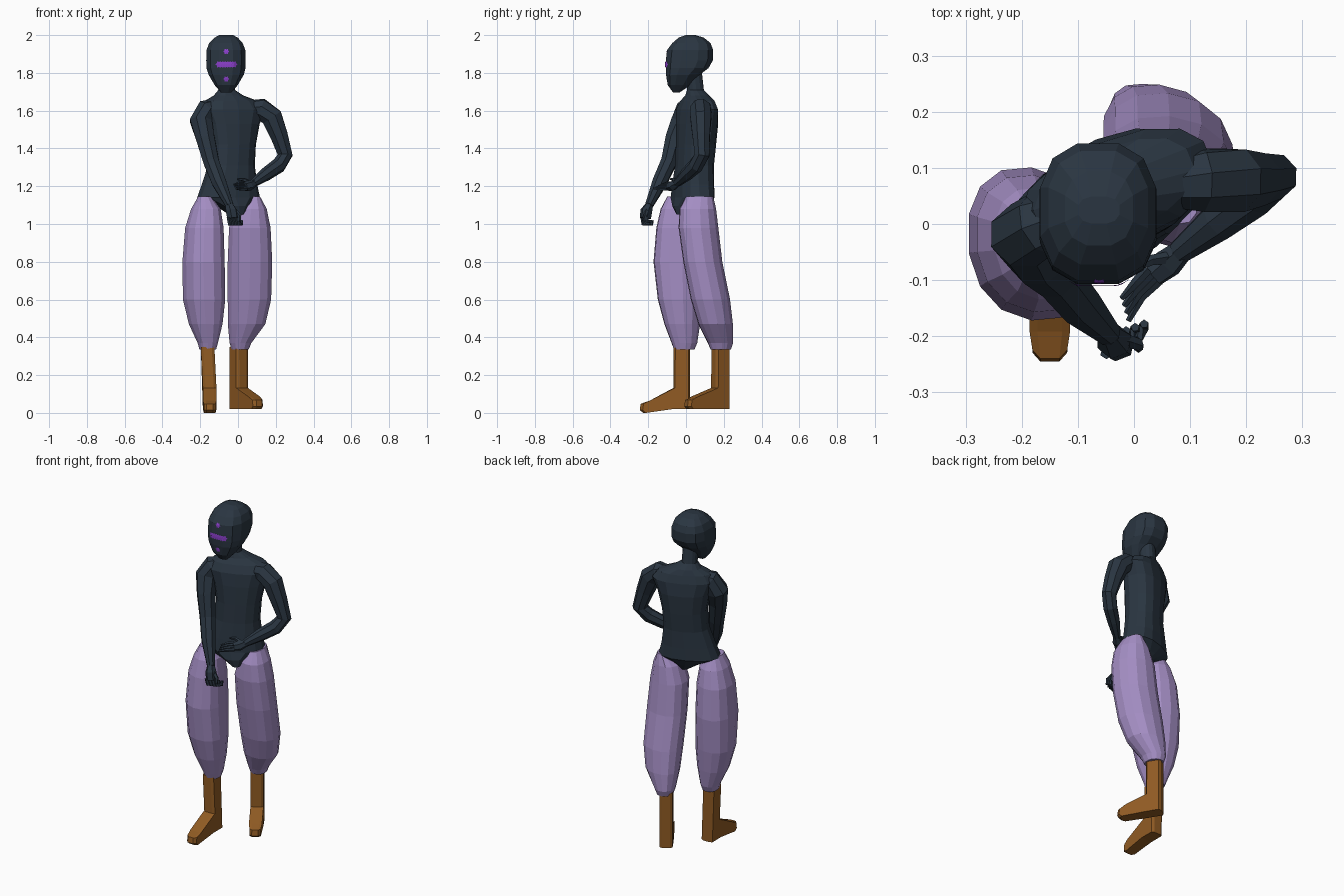
import bpy, bmesh, math
from mathutils import Vector, Matrix
from mathutils.bvhtree import BVHTree


def mat(name, rgb):
    m = bpy.data.materials.new(name)
    m.diffuse_color = (*rgb, 1)
    return m


DARK = mat("dark_slate", (0.023, 0.036, 0.053))
LILAC = mat("lilac_cloth", (0.37, 0.27, 0.55))
BROWN = mat("brown_leather", (0.28, 0.105, 0.017))
VIOLET = mat("violet_paint", (0.26, 0.05, 0.60))


def finish(bm, name, material, fix=True):
    if fix:
        bmesh.ops.recalc_face_normals(bm, faces=bm.faces)
    me = bpy.data.meshes.new(name)
    bm.to_mesh(me)
    bm.free()
    me.materials.append(material)
    ob = bpy.data.objects.new(name, me)
    bpy.context.collection.objects.link(ob)
    return ob


def skin(bm, loops):
    """Bridge equal-length loops of points and cap both ends."""
    rings = [[bm.verts.new(p) for p in loop] for loop in loops]
    n = len(rings[0])
    for a, b in zip(rings, rings[1:]):
        for i in range(n):
            j = (i + 1) % n
            bm.faces.new((a[i], a[j], b[j], b[i]))
    bm.faces.new(rings[0])
    bm.faces.new(rings[-1])


def loft(name, rings, material, n=12, yaw=0, e=0.9, skew=0):
    """Stack rounded rings (z, cx, cy, half_x, half_y); skew slants them along a diagonal."""
    rot = Matrix.Rotation(math.radians(yaw), 3, 'Z')
    loops = []
    for z, cx, cy, hx, hy in rings:
        loop = []
        for i in range(n):
            a = 2 * math.pi * (i + 0.5) / n
            c, s = math.cos(a), math.sin(a - skew)
            p = Vector((math.copysign(abs(c) ** e, c) * hx,
                        math.copysign(abs(s) ** e, s) * hy, 0))
            loop.append(rot @ p + Vector((cx, cy, z)))
        loops.append(loop)
    bm = bmesh.new()
    skin(bm, loops)
    return finish(bm, name, material)


def spans(rows):
    """Turn (z, x0, x1, y0, y1) rows into ring rows."""
    return [(z, (a + b) / 2, (c + d) / 2, (b - a) / 2, (d - c) / 2) for z, a, b, c, d in rows]


def tube(bm, path, n=8):
    """Limb along (x, y, z, radius) points."""
    pts = [Vector(p[:3]) for p in path]
    loops = []
    for k, p in enumerate(pts):
        t = (pts[min(k + 1, len(pts) - 1)] - pts[max(k - 1, 0)]).normalized()
        u = t.cross(Vector((0.35, -0.93, 0.1))).normalized()
        v = t.cross(u)
        loops.append([p + path[k][3] * (u * math.cos(2 * math.pi * i / n) + v * math.sin(2 * math.pi * i / n))
                      for i in range(n)])
    skin(bm, loops)


# Head: flat face, deep back of skull, pointed chin
head = loft("head", spans([
    (1.695, -0.090, -0.035, -0.068, -0.035), (1.735, -0.125, 0.0, -0.098, 0.025),
    (1.79, -0.158, 0.033, -0.108, 0.075), (1.825, -0.17, 0.042, -0.110, 0.122),
    (1.865, -0.171, 0.043, -0.110, 0.145), (1.92, -0.17, 0.042, -0.104, 0.147),
    (1.958, -0.155, 0.027, -0.075, 0.133),
    (1.987, -0.125, 0.0, -0.04, 0.095), (2.0, -0.10, -0.025, 0.0, 0.05)]), DARK, e=0.78)

# Torso, twisted towards +x, running up into the neck
loft("torso", [
    (1.05, -0.01, 0.01, 0.03, 0.065), (1.095, -0.03, 0.02, 0.085, 0.09),
    (1.14, -0.05, 0.035, 0.172, 0.10), (1.21, -0.045, 0.038, 0.15, 0.098),
    (1.31, -0.035, 0.045, 0.126, 0.094), (1.42, -0.03, 0.053, 0.126, 0.098),
    (1.53, -0.03, 0.058, 0.148, 0.100), (1.605, -0.03, 0.058, 0.18, 0.092),
    (1.65, -0.035, 0.06, 0.15, 0.075), (1.68, -0.05, 0.06, 0.08, 0.058),
    (1.71, -0.06, 0.05, 0.043, 0.043), (1.80, -0.06, 0.04, 0.043, 0.043)], DARK, n=14, yaw=22, e=0.85)

# Baggy trouser legs
loft("right_trouser_leg", spans([
    (1.145, -0.212, -0.14, -0.10, 0.03), (1.08, -0.25, -0.09, -0.135, 0.065),
    (0.98, -0.282, -0.074, -0.158, 0.088), (0.80, -0.297, -0.068, -0.173, 0.102),
    (0.60, -0.294, -0.065, -0.15, 0.09), (0.47, -0.262, -0.08, -0.115, 0.075),
    (0.37, -0.215, -0.105, -0.077, 0.06), (0.335, -0.205, -0.115, -0.064, 0.045)]), LILAC, n=14, skew=0.13)
loft("left_trouser_leg", spans([
    (1.145, 0.045, 0.118, 0.0, 0.145), (1.08, -0.015, 0.154, -0.035, 0.16),
    (0.98, -0.05, 0.175, -0.04, 0.172), (0.80, -0.057, 0.184, -0.015, 0.193),
    (0.60, -0.057, 0.178, 0.025, 0.234), (0.47, -0.056, 0.147, 0.065, 0.249),
    (0.37, -0.046, 0.072, 0.115, 0.25), (0.335, -0.035, 0.057, 0.13, 0.238)]), LILAC, n=14, skew=0.13)


# Boots: side profile extruded in width, narrowing at the toe
def boot(name, at, yaw, drop, length, lean):
    prof = [(0.043, 0.35), (0.043, 0.02), (-0.05, 0.02), (-0.205, 0.02 - drop), (-0.223, 0.035 - drop),
            (-0.218, 0.068 - drop), (-0.17, 0.085 - drop), (-0.045, 0.132), (-0.043, 0.35)]
    rot = Matrix.Rotation(math.radians(yaw), 3, 'Z')
    loops = []
    # outer side planes have a shorter profile, giving chamfered edges
    for side, outer in ((-1, True), (-1, False), (1, False), (1, True)):
        loop = []
        for y, z in prof:
            wide = 0.036 if y > -0.19 else 0.031
            x = side * (wide - (0 if outer else 0.014)) + (lean * (z - 0.13) / 0.2 if z > 0.13 else 0)
            y2 = y * (length if y < -0.1 else 1)
            if outer:
                y2 *= 0.93 if y < -0.19 else 0.8 if abs(y) < 0.05 else 1
            loop.append(rot @ Vector((x, y2, z)) + Vector(at))
        loops.append(loop)
    bm = bmesh.new()
    skin(bm, loops)
    finish(bm, name, BROWN)


boot("right_boot", (-0.150, -0.022, 0), 0, 0.02, 1.0, -0.01)
boot("left_boot", (0.003, 0.183, 0), 31, 0.0, 0.96, 0.0)

# Right arm hanging across the front
bm = bmesh.new()
tube(bm, [(-0.11, 0.02, 1.62, 0.045), (-0.165, 0.0, 1.605, 0.058), (-0.196, -0.02, 1.545, 0.063),
          (-0.172, -0.06, 1.45, 0.053), (-0.142, -0.09, 1.33, 0.045),
          (-0.10, -0.14, 1.22, 0.041), (-0.045, -0.195, 1.10, 0.023)])
finish(bm, "right_arm", DARK)

# Left arm bent at the elbow, forearm across the waist
bm = bmesh.new()
tube(bm, [(0.06, 0.075, 1.61, 0.045), (0.12, 0.078, 1.61, 0.058), (0.18, 0.078, 1.565, 0.06),
          (0.217, 0.08, 1.47, 0.050), (0.25, 0.085, 1.365, 0.042), (0.215, 0.053, 1.31, 0.041),
          (0.15, 0.005, 1.265, 0.036), (0.08, -0.05, 1.215, 0.022)])
finish(bm, "left_arm", DARK)

# Right hand: palm, curled fingers and thumb
bm = bmesh.new()
tube(bm, [(-0.045, -0.195, 1.10, 0.022), (-0.035, -0.21, 1.07, 0.032), (-0.028, -0.215, 1.03, 0.03)], 6)
for i in range(4):
    x, y = -0.050 + 0.016 * i, -0.230 + 0.006 * i
    tube(bm, [(x, y, 1.035, 0.011), (x + 0.006, y + 0.004, 1.0, 0.011),
              (x + 0.02, y + 0.03, 0.998, 0.01), (x + 0.020, y + 0.034, 1.02, 0.008)], 5)
tube(bm, [(-0.02, -0.205, 1.075, 0.012), (0.008, -0.215, 1.045, 0.011), (0.008, -0.222, 1.015, 0.008)], 5)
finish(bm, "right_hand", DARK)

# Left hand: palm and four long open fingers
bm = bmesh.new()
tube(bm, [(0.085, -0.047, 1.217, 0.021), (0.06, -0.07, 1.203, 0.028), (0.035, -0.09, 1.198, 0.024)], 6)
for i in range(4):
    k = i / 3
    tube(bm, [(0.025 + 0.02 * k, -0.08 - 0.02 * k, 1.215 - 0.03 * k, 0.010),
              (0.003 + 0.01 * k, -0.105 - 0.025 * k, 1.215 - 0.03 * k, 0.009),
              (-0.022 + 0.012 * k, -0.133 - 0.04 * k, 1.208 - 0.02 * k, 0.005)], 5)
tube(bm, [(0.065, -0.06, 1.218, 0.012), (0.03, -0.065, 1.235, 0.010), (0.0, -0.08, 1.238, 0.006)], 5)
finish(bm, "left_hand", DARK)

# Face paint: small stars projected on to the face
hb = bmesh.new()
hb.from_mesh(head.data)
tree = BVHTree.FromBMesh(hb)
hb.free()
bm = bmesh.new()


def paint_star(x, z, r):
    def on_face(px, pz, lift):
        hit = tree.ray_cast(Vector((px, -1, pz)), Vector((0, 1, 0)))[0]
        return bm.verts.new((px, hit.y - lift, pz))
    mid = on_face(x, z, 0.004)
    rim = []
    for i in range(12):
        a = math.pi * i / 6
        q = r * (1 if i % 2 == 0 else 0.7)
        rim.append(on_face(x + q * math.cos(a), z + q * math.sin(a), 0.003))
    for i in range(12):
        bm.faces.new((mid, rim[i], rim[(i + 1) % 12]))


for z in (1.913, 1.767):
    paint_star(-0.062, z, 0.016)
for i in range(7):
    paint_star(-0.101 + 0.0132 * i, 1.845, 0.019)
finish(bm, "face_paint", VIOLET, fix=False)
